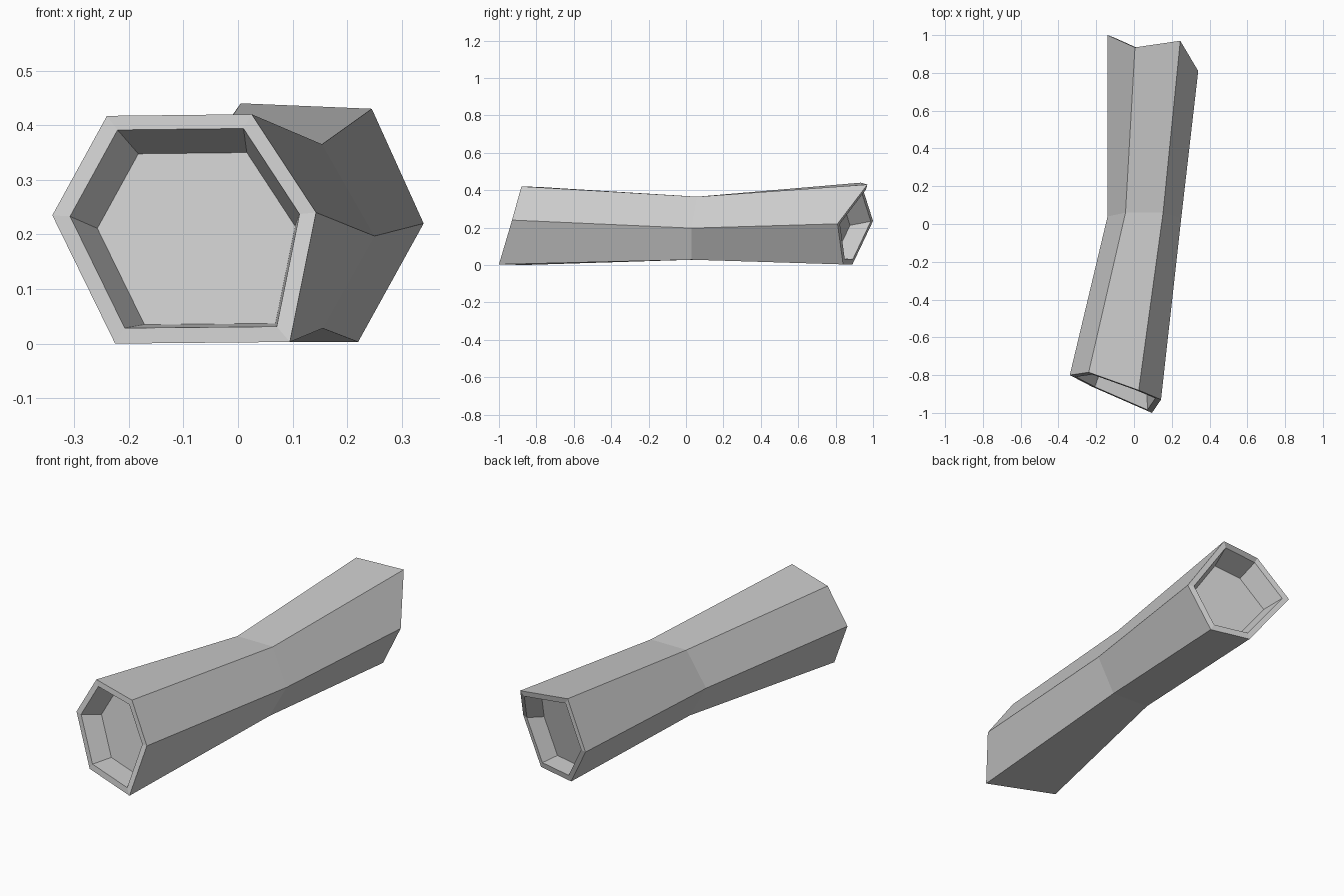
import bpy
import bmesh
from mathutils import Vector

cube = bpy.data.objects.get("Cube")
if cube:
    bpy.data.objects.remove(cube)

# Plain stone grey
grey = bpy.data.materials.new("light_grey")
grey.use_nodes = True
colour = (0.6, 0.6, 0.6, 1)
grey.diffuse_color = colour
grey.node_tree.nodes["Principled BSDF"].inputs["Base Color"].default_value = colour

# Outer hexagons: left, top left, top right, right, bottom right, bottom left
front = [(-.34, -.80, .235), (-.24, -.785, .417), (.025, -.88, .42),
         (.143, -.93, .24), (.095, -1, .003), (-.225, -.86, 0)]
waist = [(-.14, .04, .19), (-.045, .06, .365), (.154, .06, .365),
         (.25, .03, .197), (.155, .03, .028), (-.048, .04, .028)]
back = [(-.14, 1, .235), (.005, .935, .44), (.245, .97, .43),
        (.34, .81, .22), (.22, .84, .003), (.017, .89, .003)]


def shrunk(ring, factor, shift=(0, 0, 0)):
    """Scale a ring about its middle, then move it."""
    points = [Vector(p) for p in ring]
    middle = sum(points, Vector()) / len(points)
    return [middle + (p - middle) * factor + Vector(shift) for p in points]


# Sections in order: recess floor, rim, body, rim, recess floor
sections = [
    shrunk(front, .75, (.02, .10, -.02)), shrunk(front, .87), front,
    waist,
    back, shrunk(back, .87), shrunk(back, .75, (-.007, -.10, -.02)),
]

bm = bmesh.new()
rings = [[bm.verts.new(p) for p in section] for section in sections]
for a, b in zip(rings, rings[1:]):
    for i in range(6):
        j = (i + 1) % 6
        bm.faces.new((a[i], a[j], b[j], b[i]))
bm.faces.new(rings[0])
bm.faces.new(rings[-1])
bmesh.ops.recalc_face_normals(bm, faces=bm.faces)

mesh = bpy.data.meshes.new("hollow_log")
bm.to_mesh(mesh)
bm.free()
mesh.materials.append(grey)
log = bpy.data.objects.new("hollow_log", mesh)
bpy.context.collection.objects.link(log)
